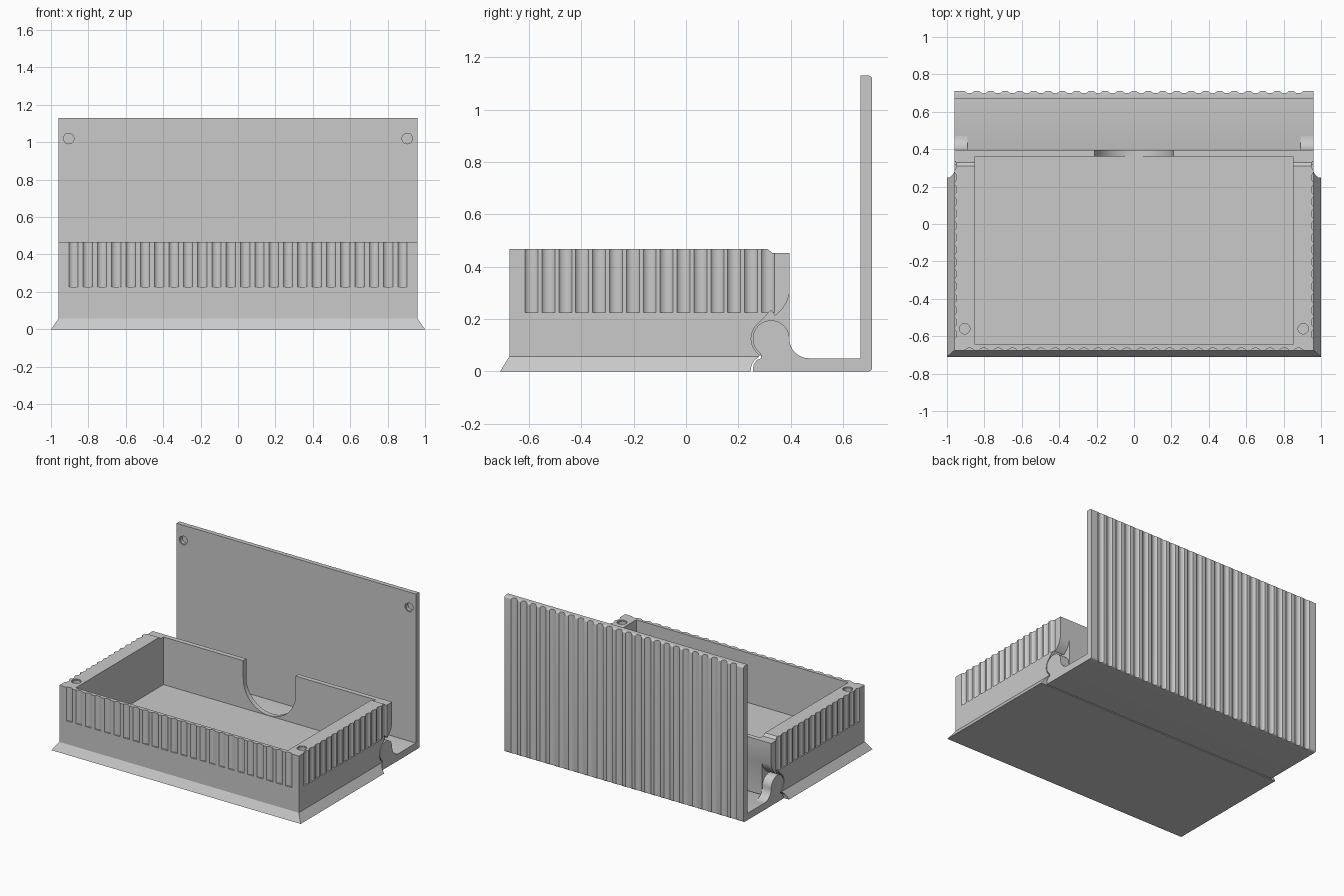
import bpy, bmesh
from math import sin, cos, radians
from mathutils import Vector

cube = bpy.data.objects.get("Cube")
if cube:
    bpy.data.objects.remove(cube, do_unlink=True)

grey = bpy.data.materials.new("light_grey")
grey.use_nodes = True
colour = (0.59, 0.59, 0.59, 1)
grey.diffuse_color = colour
grey.node_tree.nodes["Principled BSDF"].inputs["Base Color"].default_value = colour

HALF = 0.96              # half width of box and lid
PIN = (0.325, 0.125)     # hinge centre (y, z)


def arc(cx, cy, r, a0, a1, n=16):
    return [(cx + r * cos(radians(a0 + (a1 - a0) * i / n)),
             cy + r * sin(radians(a0 + (a1 - a0) * i / n))) for i in range(n + 1)]


def disc(cx, cy, r, n=32):
    return arc(cx, cy, r, 0, 360, n)[:-1]


def rect(u0, u1, v0, v1):
    return [(u0, v0), (u1, v0), (u1, v1), (u0, v1)]


def place(axis, u, v, w):
    return Vector({"x": (w, u, v), "y": (u, w, v), "z": (u, v, w)}[axis])


def make(name, prisms):
    """Object from prisms given as (axis, outline, start, end)."""
    bm = bmesh.new()
    for axis, pts, a, b in prisms:
        low = [bm.verts.new(place(axis, u, v, a)) for u, v in pts]
        high = [bm.verts.new(place(axis, u, v, b)) for u, v in pts]
        bm.faces.new(low)
        bm.faces.new(high)
        for i in range(len(pts)):
            j = (i + 1) % len(pts)
            bm.faces.new((low[i], low[j], high[j], high[i]))
    bmesh.ops.recalc_face_normals(bm, faces=bm.faces)
    mesh = bpy.data.meshes.new(name)
    bm.to_mesh(mesh)
    bm.free()
    mesh.materials.append(grey)
    ob = bpy.data.objects.new(name, mesh)
    bpy.context.collection.objects.link(ob)
    return ob


def combine(ob, other, operation):
    """Apply a boolean with another object and remove that object."""
    other.hide_render = True
    mod = ob.modifiers.new("combine", "BOOLEAN")
    mod.operation = operation
    mod.solver = "EXACT"
    mod.object = other
    bpy.context.view_layer.update()
    dg = bpy.context.evaluated_depsgraph_get()
    mesh = bpy.data.meshes.new_from_object(ob.evaluated_get(dg))
    ob.modifiers.clear()
    ob.data = mesh
    bpy.data.objects.remove(other, do_unlink=True)


def cut(ob, prisms):
    combine(ob, make("cutter", prisms), "DIFFERENCE")


DEPTH = 0.012                                   # groove depth for a 0.05 wide groove
R = (0.025 ** 2 + DEPTH ** 2) / (2 * DEPTH)
OUT = R - DEPTH                                 # groove axis offset from the wall
across = [(i - 11.5) * 0.0765 for i in range(24)]
along = [-0.59 + i * 0.0645 for i in range(15)]

# Sloped skirt around the foot, with a hollow rear end clearing the lid
skirt = make("base_skirt", [("z", rect(-1, 1, -0.71, 0.29), 0, 0.057)])
for v in skirt.data.vertices:
    if v.co.z > 0.03:
        v.co.x *= HALF
        v.co.y = max(v.co.y, -0.675)
cut(skirt, [("x", [(0.247, -0.1), (0.247, 0), (0.25, 0.023), (0.262, 0.043),
                   (0.282, 0.058), (0.282, 0.1), (0.4, 0.1), (0.4, -0.1)], -1.1, 1.1)])

# Box body: side profile with stepped rear rim and raised rear underside
body = make("box_body", [("x", [
    (-0.675, 0.01), (0.245, 0.01), (0.248, 0.025), (0.26, 0.045), (0.28, 0.06),
    (0.395, 0.06), (0.395, 0.452), (0.33, 0.452), (0.31, 0.468), (-0.675, 0.468)],
    -HALF, HALF)])
combine(body, skirt, "UNION")

# Inner compartment
cut(body, [("z", rect(-0.85, 0.85, -0.645, 0.36), 0.107, 1)])

# Finger notch in the rear wall
cut(body, [("y", arc(0, 0.319, 0.21, 180, 360, 32) + [(0.21, 0.7), (-0.21, 0.7)], 0.3, 0.5)])

# Hinge pockets at both rear ends
pocket = arc(*PIN, 0.076, 235, 135) + [
    (0.325, 0.233), (0.34, 0.212), (0.365, 0.235), (0.385, 0.265), (0.396, 0.30),
    (0.5, 0.30), (0.5, 0.0), (0.283, 0.0)]
cut(body, [("x", pocket, s * 0.885, s * 1.1) for s in (-1, 1)])

# Grip grooves on the front and sides
cut(body, [("z", disc(x, -0.675 - OUT, R), 0.225, 0.6) for x in across]
    + [("z", disc(s * (HALF + OUT), y, R), 0.225, 0.6) for y in along for s in (-1, 1)])

# Lid standing open, rounded outer edges, spine running under the box
lid = make("lid", [("x", [
    (0.255, 0), (0.258, 0.025), (0.27, 0.043), (0.287, 0.05), (0.667, 0.05),
    (0.667, 1.13)] + arc(0.697, 1.116, 0.014, 90, 0, 6) + arc(0.697, 0.014, 0.014, 0, -90, 6),
    -HALF, HALF)])
cut(lid, [("z", disc(x, 0.711 + OUT, R), -0.1, 1.3) for x in across])

# Stepped magnet holes in the box corners and the lid corners
for r, d in ((0.033, 0.006), (0.028, 0.028)):
    cut(body, [("z", disc(s * 0.905, -0.56, r), 0.468 - d, 0.6) for s in (-1, 1)])
    cut(lid, [("y", disc(s * 0.905, 1.02, r), 0.6, 0.667 + d) for s in (-1, 1)])

# Hinge knuckles with a fillet onto the spine
knuckle = (arc(0.47, 0.125, 0.075, 270, 180, 12) + arc(*PIN, 0.07, 0, 235, 28)[1:]
           + [(0.287, 0.05)])
knuckles = [make(side + "_hinge_knuckle", [("x", knuckle, s * 0.89, s * HALF)])
            for side, s in (("left", 1), ("right", -1))]

# Smooth the curved walls, keep edges crisp
bpy.ops.object.select_all(action="DESELECT")
for ob in [body, lid] + knuckles:
    ob.select_set(True)
    bpy.context.view_layer.objects.active = ob
bpy.ops.object.shade_smooth_by_angle(angle=radians(25))
